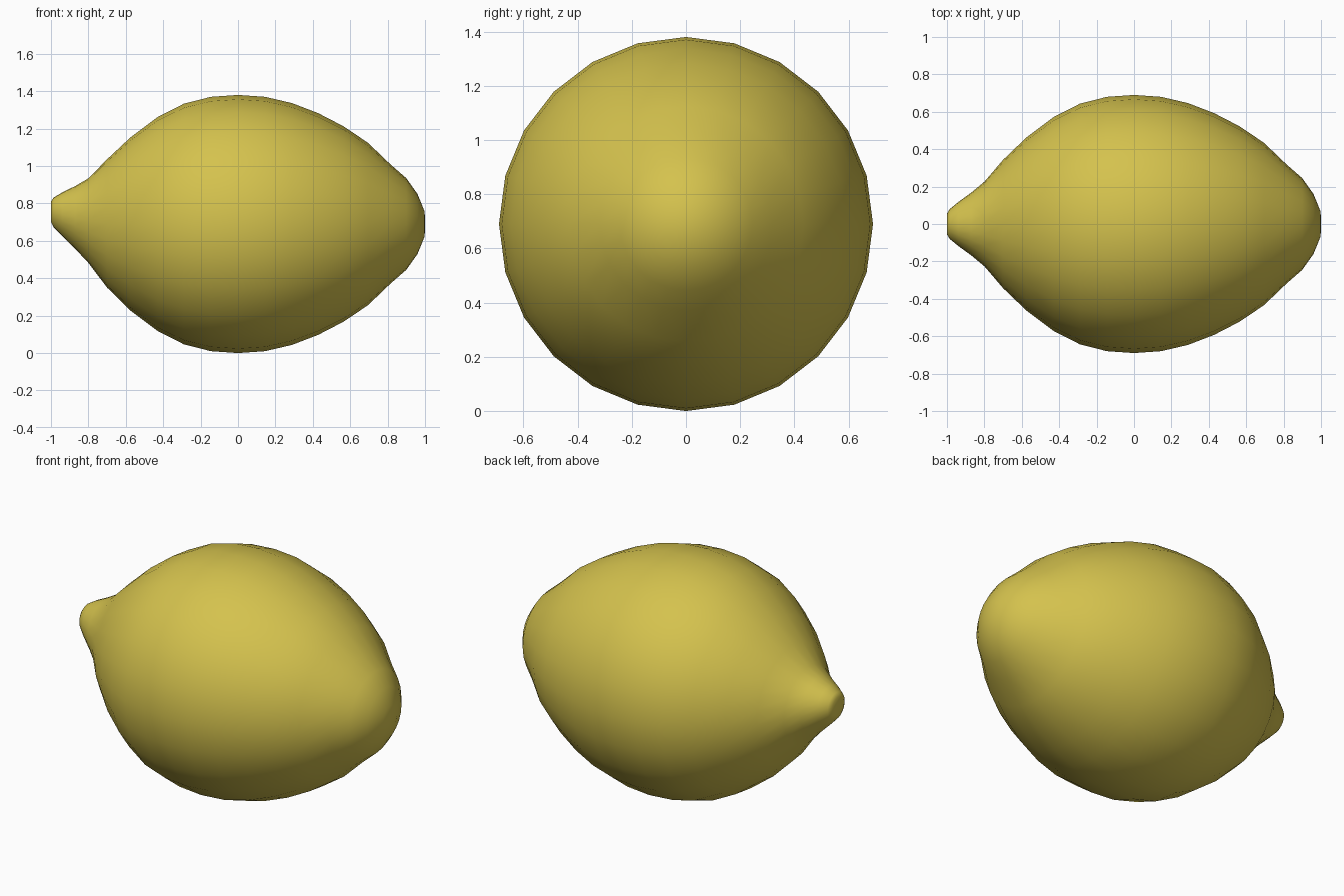
import bpy, bmesh
from math import sin, cos, tau

cube = bpy.data.objects.get("Cube")
if cube:
    bpy.data.objects.remove(cube, do_unlink=True)

SIDES = 24
AXIS_Z = 0.69

# Yellow peel
peel = bpy.data.materials.new("lemon_yellow")
peel.use_nodes = True
colour = (0.66, 0.54, 0.075, 1)
peel.diffuse_color = colour
bsdf = next(n for n in peel.node_tree.nodes if n.type == "BSDF_PRINCIPLED")
bsdf.inputs["Base Color"].default_value = colour
bsdf.inputs["Roughness"].default_value = 0.6

# Profile along the fruit: (x, radius, upward bend of the centre line)
profile = [
    (-1, 0.055, 0.066), (-0.985, 0.08, 0.062), (-0.94, 0.117, 0.052),
    (-0.87, 0.168, 0.035), (-0.8, 0.226, 0.018), (-0.7, 0.343, 0.003),
    (-0.575, 0.463, 0), (-0.43, 0.572, 0), (-0.29, 0.643, 0),
    (-0.145, 0.68, 0), (0, 0.69, 0), (0.145, 0.68, 0), (0.29, 0.646, 0),
    (0.43, 0.592, 0), (0.565, 0.522, 0), (0.695, 0.434, 0),
    (0.815, 0.319, 0), (0.9, 0.245, 0), (0.96, 0.16, 0), (0.998, 0.066, 0),
]

# Fruit body: rings joined into a skin, with a small cap at each end
bm = bmesh.new()
rings = []
for x, radius, bend in profile:
    rings.append([
        bm.verts.new((x, radius * sin(tau * i / SIDES),
                      AXIS_Z + bend + radius * cos(tau * i / SIDES)))
        for i in range(SIDES)])
for a, b in zip(rings, rings[1:]):
    for i in range(SIDES):
        j = (i + 1) % SIDES
        bm.faces.new((a[i], a[j], b[j], b[i]))
for ring, x, bend in ((rings[0], -0.993, 0.066), (rings[-1], 1, 0)):
    centre = bm.verts.new((x, 0, AXIS_Z + bend))
    for i in range(SIDES):
        bm.faces.new((ring[i], ring[(i + 1) % SIDES], centre))
bmesh.ops.recalc_face_normals(bm, faces=bm.faces)
for face in bm.faces:
    face.smooth = True

mesh = bpy.data.meshes.new("lemon")
bm.to_mesh(mesh)
bm.free()
mesh.materials.append(peel)
lemon = bpy.data.objects.new("lemon", mesh)
bpy.context.collection.objects.link(lemon)
